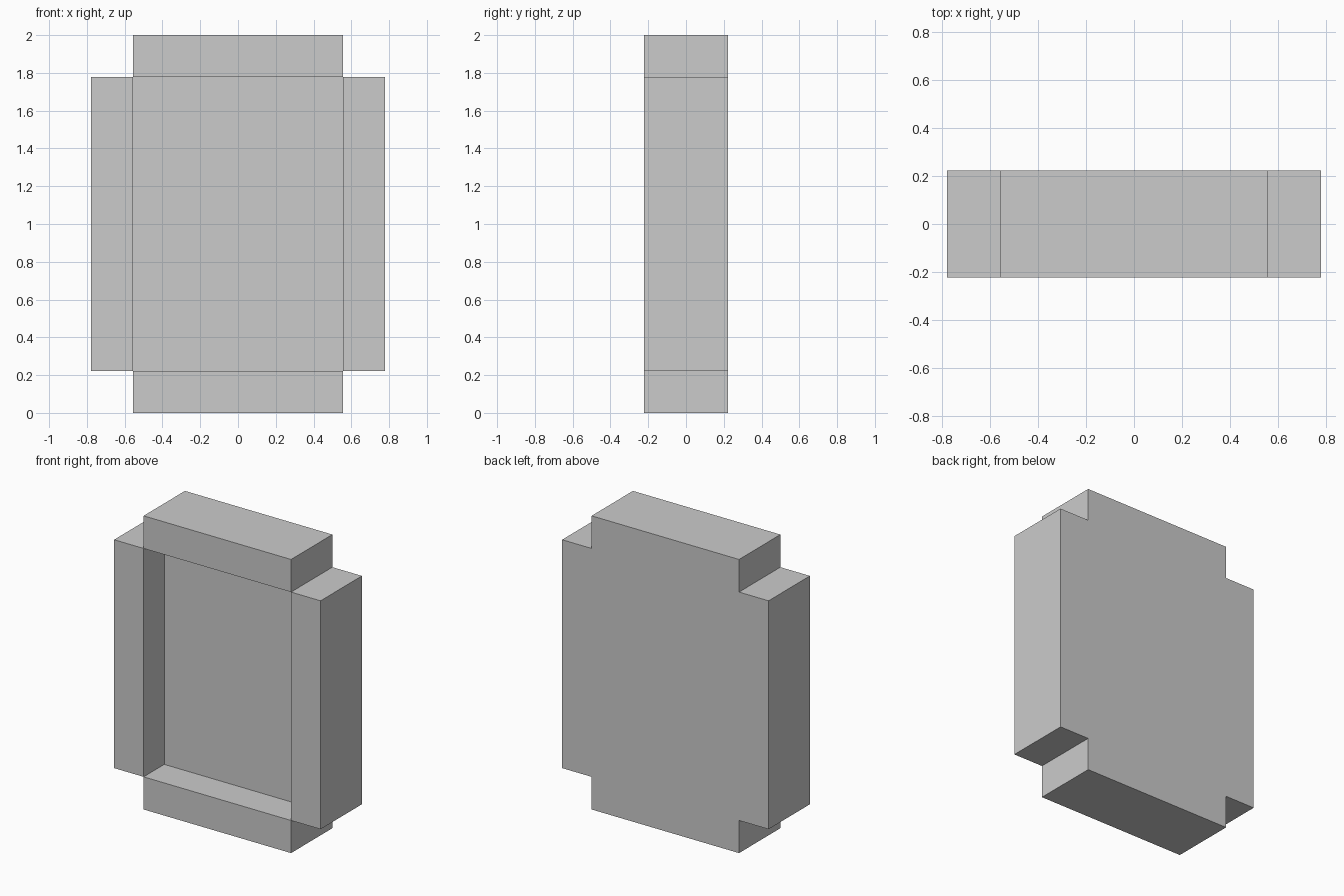
import bpy
import bmesh

if "Cube" in bpy.data.objects:
    bpy.data.objects.remove(bpy.data.objects["Cube"])

U = 2 / 9                      # module: bar thickness
XS = [-3.5 * U, -2.5 * U, 2.5 * U, 3.5 * U]
ZS = [0, U, 8 * U, 9 * U]
BACK, FRONT, RECESS = U, -U, 0.0

bm = bmesh.new()

# Cross-shaped layout on the back plane: 3x3 cells without the corners
grid = {}
for i in range(4):
    for k in range(4):
        if not (i in (0, 3) and k in (0, 3)):
            grid[i, k] = bm.verts.new((XS[i], BACK, ZS[k]))
back = []
for i, k in ((1, 0), (0, 1), (1, 1), (2, 1), (1, 2)):
    back.append(bm.faces.new([grid[i, k], grid[i + 1, k],
                              grid[i + 1, k + 1], grid[i, k + 1]]))

# Extrude the layout forward into a solid block with notched corners
geom = bmesh.ops.extrude_face_region(bm, geom=back, use_keep_orig=True)["geom"]
verts = [g for g in geom if isinstance(g, bmesh.types.BMVert)]
front = [g for g in geom if isinstance(g, bmesh.types.BMFace)]
bmesh.ops.translate(bm, verts=verts, vec=(0, FRONT - BACK, 0))

# Push the centre cell back to form the recess between the four bars
centre = min(front, key=lambda f: (f.calc_center_median().x) ** 2
             + (f.calc_center_median().z - 1) ** 2)
floor = bmesh.ops.extrude_discrete_faces(bm, faces=[centre])["faces"][0]
bmesh.ops.translate(bm, verts=floor.verts[:], vec=(0, RECESS - FRONT, 0))

# Merge the back into one flat face
bmesh.ops.dissolve_faces(
    bm, faces=[f for f in bm.faces if all(v.co.y > BACK - 1e-4 for v in f.verts)])
bmesh.ops.recalc_face_normals(bm, faces=bm.faces[:])

mesh = bpy.data.meshes.new("recessed_frame")
bm.to_mesh(mesh)
bm.free()
obj = bpy.data.objects.new("recessed_frame", mesh)
bpy.context.collection.objects.link(obj)
